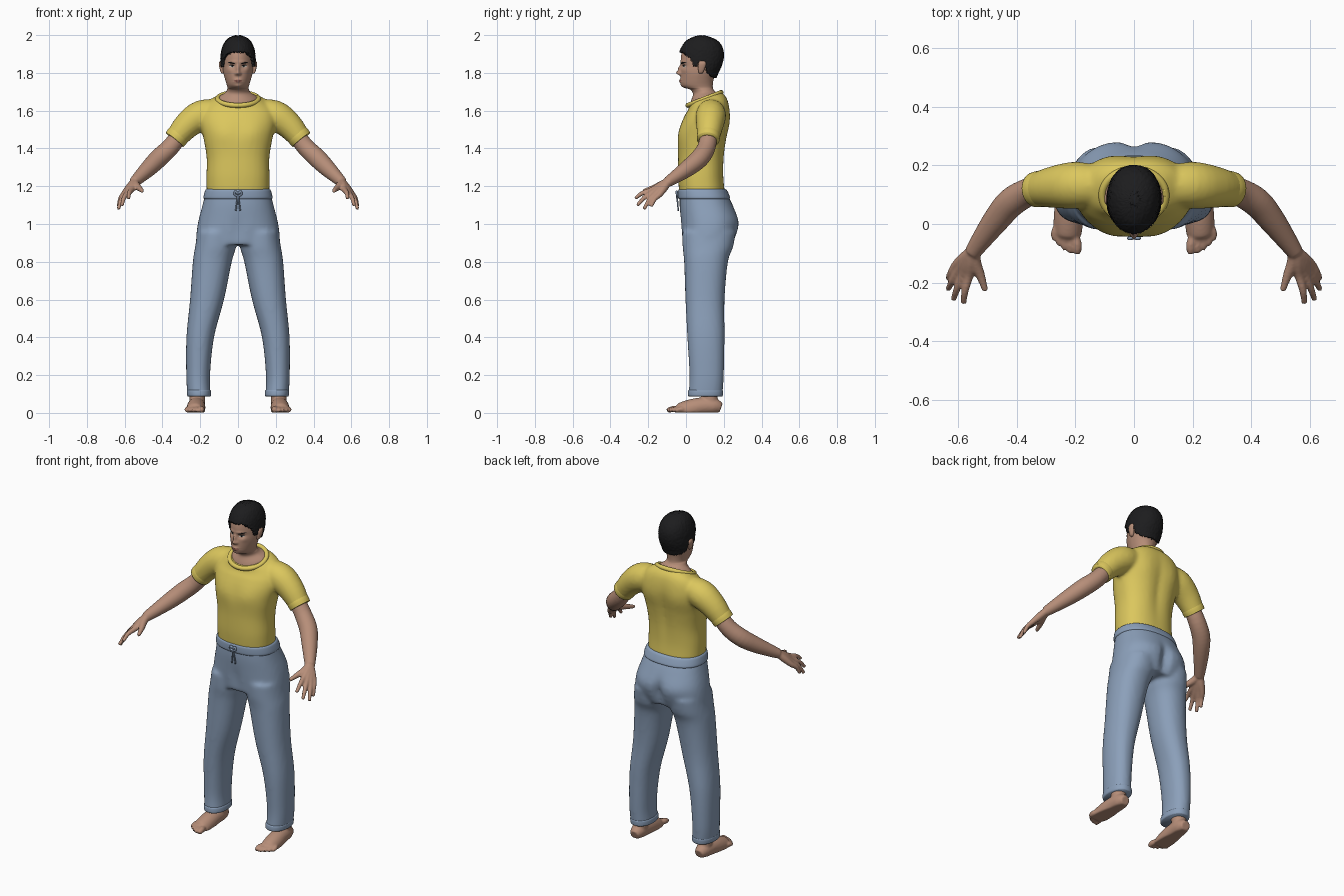
import bpy, bmesh, math, random
from mathutils import Vector, Quaternion
from mathutils.bvhtree import BVHTree

random.seed(4)
cube = bpy.data.objects.get("Cube")
if cube:
    bpy.data.objects.remove(cube, do_unlink=True)


def material(name, *rgb):
    mat = bpy.data.materials.new(name)
    mat.use_nodes = True
    mat.diffuse_color = (*rgb, 1)
    shader = next(n for n in mat.node_tree.nodes if n.type == 'BSDF_PRINCIPLED')
    shader.inputs["Base Color"].default_value = (*rgb, 1)
    shader.inputs["Roughness"].default_value = 0.8
    return mat


SKIN = material("skin", .47, .27, .19)
YELLOW = material("yellow cotton", .71, .57, .11)
BLUE = material("blue denim", .26, .35, .49)
HAIR = material("black hair", .012, .012, .013)
WHITE = material("eye white", .55, .5, .45)
LIPS = material("lips", .33, .14, .11)


class Shape:
    """Collects vertices and faces of one part."""
    def __init__(self):
        self.verts, self.faces = [], []

    def skin_rings(self, rings):
        start, n = len(self.verts), len(rings[0])
        for ring in rings:
            self.verts += ring
        for r in range(len(rings) - 1):
            a = start + r * n
            for i in range(n):
                j = (i + 1) % n
                self.faces.append((a + i, a + j, a + n + j, a + n + i))
        last = start + (len(rings) - 1) * n
        self.faces.append(tuple(range(start, start + n))[::-1])
        self.faces.append(tuple(range(last, last + n)))


def spline(rows, steps):
    out = []
    for i in range(len(rows) - 1):
        a, b, c, d = (rows[min(max(i + k, 0), len(rows) - 1)] for k in (-1, 0, 1, 2))
        for s in range(steps):
            t = s / steps
            out.append([q + .5 * t * (r - p + t * (2*p - 5*q + 4*r - u + t * (3*(q - r) + u - p)))
                        for p, q, r, u in zip(a, b, c, d)])
    return out + [list(rows[-1])]


def loft(shape, rows, segs=40, steps=6, power=.85, egg=0.0, side=1):
    """Rows: height, centre x, half width, front y, back y."""
    rings = []
    for z, cx, hw, front, back in spline(rows, steps):
        ring = []
        for i in range(segs):
            a = math.tau * i / segs
            c, s = math.cos(a), math.sin(a)
            c = math.copysign(abs(c) ** power, c) * (1 - egg * max(0, -s))
            s = math.copysign(abs(s) ** power, s)
            ring.append(Vector((side * cx + hw * c, (front + back) / 2 + (back - front) / 2 * s, z)))
        rings.append(ring)
    shape.skin_rings(rings)


def tube(shape, rows, segs=16, steps=4, side=1):
    """Rows: x, y, z, radius."""
    pts = spline([(side * r[0], *r[1:]) for r in rows], steps)
    centres = [Vector(p[:3]) for p in pts]
    rot, old, rings = None, None, []
    for i, p in enumerate(pts):
        tan = (centres[min(i + 1, len(pts) - 1)] - centres[max(i - 1, 0)]).normalized()
        rot = tan.to_track_quat('Z', 'Y') if rot is None else old.rotation_difference(tan) @ rot
        old = tan
        rings.append([centres[i] + rot @ Vector((p[3] * math.cos(math.tau * k / segs),
                      p[3] * math.sin(math.tau * k / segs), 0)) for k in range(segs)])
    shape.skin_rings(rings)


def sculpt(shape, bumps, middle):
    """Bumps: facing, |x|, z, spread x, spread z, shift in y."""
    for v in shape.verts:
        facing = 1 if v.y > middle else -1
        v.y += sum(dy * math.exp(-((abs(v.x) - x) / sx) ** 2 - ((v.z - z) / sz) ** 2)
                   for f, x, z, sx, sz, dy in bumps if f == facing)


def slope_neck(shape, low, high):
    """Tips the neckline so that it sits lower at the front."""
    for v in shape.verts:
        k = (v.z - low) / (high - low)
        v.z += .35 * (v.y - .1) * min(max(k, 0), 1)


def build(name, shape, mat, voxel=0, smooth=0, mirror=False):
    mesh = bpy.data.meshes.new(name)
    mesh.from_pydata(shape.verts, [], shape.faces)
    bm = bmesh.new()
    bm.from_mesh(mesh)
    bmesh.ops.recalc_face_normals(bm, faces=bm.faces)
    for f in bm.faces:
        f.smooth = True
    bm.to_mesh(mesh)
    bm.free()
    mesh.materials.append(mat)
    obj = bpy.data.objects.new(name, mesh)
    bpy.context.collection.objects.link(obj)
    if voxel:
        mod = obj.modifiers.new("blend", 'REMESH')
        mod.mode, mod.voxel_size, mod.use_smooth_shade = 'VOXEL', voxel, True
    if smooth:
        mod = obj.modifiers.new("soften", 'SMOOTH')
        mod.factor, mod.iterations = .5, smooth
    if mirror:
        obj.modifiers.new("mirror", 'MIRROR')
    return obj


# Shirt with sleeves
shirt = Shape()
loft(shirt, [(1.165, 0, .166, -.036, .206), (1.25, 0, .167, -.042, .2), (1.35, 0, .166, -.042, .204),
             (1.45, 0, .182, -.042, .217), (1.53, 0, .2, -.024, .23), (1.59, 0, .195, .0, .232),
             (1.635, 0, .165, .016, .218), (1.668, 0, .115, .015, .185)])
sculpt(shirt, [(-1, .08, 1.49, .06, .06, -.008), (1, 0, 1.42, .035, .15, -.012),
               (1, .09, 1.54, .05, .07, .006)], .09)
slope_neck(shirt, 1.58, 1.66)
for side in (1, -1):
    tube(shirt, [(.08, .13, 1.6, .06), (.19, .132, 1.577, .08), (.27, .126, 1.522, .072),
                 (.335, .117, 1.445, .057)], segs=24, side=side)
build("shirt", shirt, YELLOW, .01, 5)

cuff = Shape()
tube(cuff, [(.308, .121, 1.48, .06), (.322, .119, 1.463, .062), (.336, .117, 1.446, .06)], segs=32)
build("sleeve_cuff", cuff, YELLOW, mirror=True)
collar = Shape()
tube(collar, [(.108 * math.cos(a), .098 + .088 * math.sin(a), 1.662 + .034 * math.sin(a), .013)
              for a in (math.tau * i / 24 for i in range(26))])
build("collar", collar, YELLOW)

# Trousers with waistband, drawstring and hems
trousers = Shape()
loft(trousers, [(1.17, 0, .17, -.032, .212), (1.1, 0, .188, -.034, .248), (1.02, 0, .209, -.029, .278),
                (.95, 0, .22, -.024, .27), (.89, 0, .222, -.018, .245)])
for side in (1, -1):
    loft(trousers, [(.96, .115, .1, -.02, .262), (.88, .119, .108, -.018, .25), (.8, .136, .103, -.01, .222),
                    (.6, .164, .09, -.003, .204), (.4, .2, .073, .007, .204), (.2, .211, .063, .018, .2),
                    (.09, .206, .062, .012, .193)], side=side, power=.9)
sculpt(trousers, [(1, 0, .97, .025, .07, -.03), (-1, 0, .97, .03, .07, .008),
                  (1, .1, 1.0, .06, .05, .006)], .1)
build("trousers", trousers, BLUE, .011, 6)
band = Shape()
loft(band, [(1.132, 0, .178, -.037, .23), (1.142, 0, .183, -.042, .233), (1.175, 0, .175, -.042, .219),
            (1.184, 0, .168, -.036, .21)], segs=64)
build("waistband", band, BLUE)
string = Shape()
for side in (1, -1):
    tube(string, [(0, -.045, 1.16, .007), (.014, -.049, 1.172, .006), (.017, -.048, 1.155, .006),
                  (.002, -.048, 1.145, .005), (.008, -.043, 1.1, .004), (.012, -.042, 1.07, .004)],
         segs=8, side=side)
build("drawstring", string, BLUE)
hem = Shape()
loft(hem, [(.088, .206, .06, .014, .192), (.095, .206, .064, .01, .195), (.115, .207, .064, .011, .196),
           (.122, .207, .06, .015, .193)], power=.9)
build("trouser_hem", hem, BLUE, mirror=True)

# Arms and hands
arm = Shape()
tube(arm, [(.3, .123, 1.48, .045), (.36, .108, 1.405, .048), (.42, .072, 1.348, .05),
           (.47, .013, 1.298, .045), (.52, -.055, 1.25, .035), (.55, -.098, 1.222, .028)], segs=24)
wrist = Vector((.548, -.092, 1.226))
fingers = [((.563, -.178, 1.181), (.58, -.27, 1.135)), ((.582, -.173, 1.169), (.615, -.258, 1.098)),
           ((.597, -.16, 1.16), (.633, -.222, 1.079)), ((.606, -.14, 1.156), (.633, -.185, 1.092))]
for knuckle, tip in fingers:
    base, end = Vector(knuckle), Vector(tip)
    middle = base.lerp(end, .5) + Vector((.004, -.004, .007))
    tube(arm, [(*wrist, .021), (*wrist.lerp(base, .5), .021), (*base, .016), (*middle, .0125),
               (*end, .0095)], segs=12)
tube(arm, [(*wrist, .022), (.54, -.135, 1.205, .021), (.523, -.175, 1.19, .016),
           (.506, -.228, 1.174, .01)], segs=12)
build("arm", arm, SKIN, .0055, 3, mirror=True)

# Feet and toes
foot = Shape()
tube(foot, [(.212, .115, .15, .044), (.215, .125, .09, .042), (.216, .13, .04, .04)], segs=20)
tube(foot, [(.216, .185, .025, .027), (.217, .15, .035, .042), (.22, .09, .035, .047),
            (.223, .03, .023, .05), (.226, -.03, .004, .048), (.228, -.055, .001, .034)], segs=24)
for i, (x, y) in enumerate([(.194, -.1), (.217, -.098), (.236, -.088), (.254, -.073), (.27, -.055)]):
    r = .017 if i == 0 else .0125
    tube(foot, [(.5 * (x + .222), y + .07, .018, r), (x, y + .03, .02, r), (x, y, .011, r * .75)], segs=12)
for v in foot.verts:
    v.z = max(v.z, .002)
build("foot", foot, SKIN, .006, 3, mirror=True)

# Head and neck
skull = [(1.64, 0, .112, .014, .185), (1.67, 0, .1, .025, .175), (1.695, 0, .068, .037, .155),
         (1.712, 0, .058, .022, .145), (1.722, 0, .056, -.006, .142), (1.738, 0, .06, -.024, .142),
         (1.765, 0, .068, -.028, .146), (1.8, 0, .077, -.028, .158), (1.84, 0, .081, -.026, .176),
         (1.88, 0, .08, -.027, .187), (1.92, 0, .075, -.018, .185), (1.955, 0, .061, .004, .165),
         (1.975, 0, .04, .035, .13), (1.986, 0, .012, .07, .095)]
head = Shape()
loft(head, skull, segs=128, steps=8, power=.92, egg=.18)
sculpt(head, [(-1, 0, 1.822, .009, .02, -.015), (-1, 0, 1.799, .011, .011, -.02),
              (-1, .012, 1.795, .007, .007, -.007), (-1, .032, 1.835, .016, .011, .011),
              (-1, .025, 1.857, .025, .008, -.005), (-1, 0, 1.757, .021, .011, -.009),
              (-1, 0, 1.757, .022, .0025, .005), (-1, 0, 1.728, .02, .012, -.007),
              (-1, .05, 1.815, .015, .015, -.004)], .06)
slope_neck(head, 1.71, 1.665)
build("head", head, SKIN)
face = BVHTree.FromPolygons(head.verts, head.faces)

ear = Shape()
loft(ear, [(1.796, .08, .004, .07, .085), (1.805, .083, .009, .066, .092), (1.83, .088, .011, .064, .102),
           (1.85, .09, .011, .066, .106), (1.862, .089, .007, .072, .1), (1.866, .087, .002, .08, .092)],
     segs=24)
build("ear", ear, SKIN, mirror=True)


def plate(name, mat, x, z, rx, rz, tilt=0.0, lift=.0015, mirror=True):
    """Thin oval patch laid on the face."""
    shape, rings = Shape(), []
    for size in (1, .7, .35, .05):
        ring = []
        for k in range(20):
            a = math.tau * k / 20
            px = x + size * rx * math.cos(a)
            pz = z + size * rz * math.sin(a) + tilt * (px - x)
            hit = face.ray_cast(Vector((px, -1, pz)), Vector((0, 1, 0)))[0]
            ring.append(Vector((px, (hit.y if hit else 0) - lift * (1.3 - size), pz)))
        rings.append(ring)
    shape.skin_rings(rings)
    shape.faces.pop(-2)
    build(name, shape, mat, mirror=mirror)


plate("eye", WHITE, .033, 1.834, .0135, .005, .1, .003)
plate("iris", HAIR, .032, 1.8345, .005, .0048, 0, .0055)
plate("upper_eyelid_line", HAIR, .033, 1.8395, .0145, .0016, .08, .005)
plate("eyebrow", HAIR, .035, 1.853, .02, .0036, .22, .004)
plate("mouth", LIPS, 0, 1.757, .023, .0075, 0, .002, mirror=False)

# Hair: shell over the skull, trimmed along the hairline
hairline = [(-.1, 1.927), (-.015, 1.908), (.025, 1.875), (.04, 1.835), (.06, 1.835), (.07, 1.865),
            (.1, 1.86), (.112, 1.8), (.15, 1.775), (.3, 1.77)]


def hair_limit(y):
    for (a, low), (b, high) in zip(hairline, hairline[1:]):
        if y <= b:
            return low + (high - low) * (y - a) / (b - a)
    return hairline[-1][1]


cap = Shape()
loft(cap, skull, segs=128, steps=8, power=.9, egg=.14)
hair = build("hair", cap, HAIR)
bm = bmesh.new()
bm.from_mesh(hair.data)
bm.normal_update()
for v in bm.verts:
    v.co += v.normal * (.0125 + random.uniform(-.0015, .0015))
trim = [f for f in bm.faces if f.calc_center_median().z
        < hair_limit(f.calc_center_median().y) + random.uniform(-.004, .004)]
bmesh.ops.delete(bm, geom=trim, context='FACES')
bm.to_mesh(hair.data)
bm.free()
shell = hair.modifiers.new("thickness", 'SOLIDIFY')
shell.thickness, shell.offset = .014, -1
